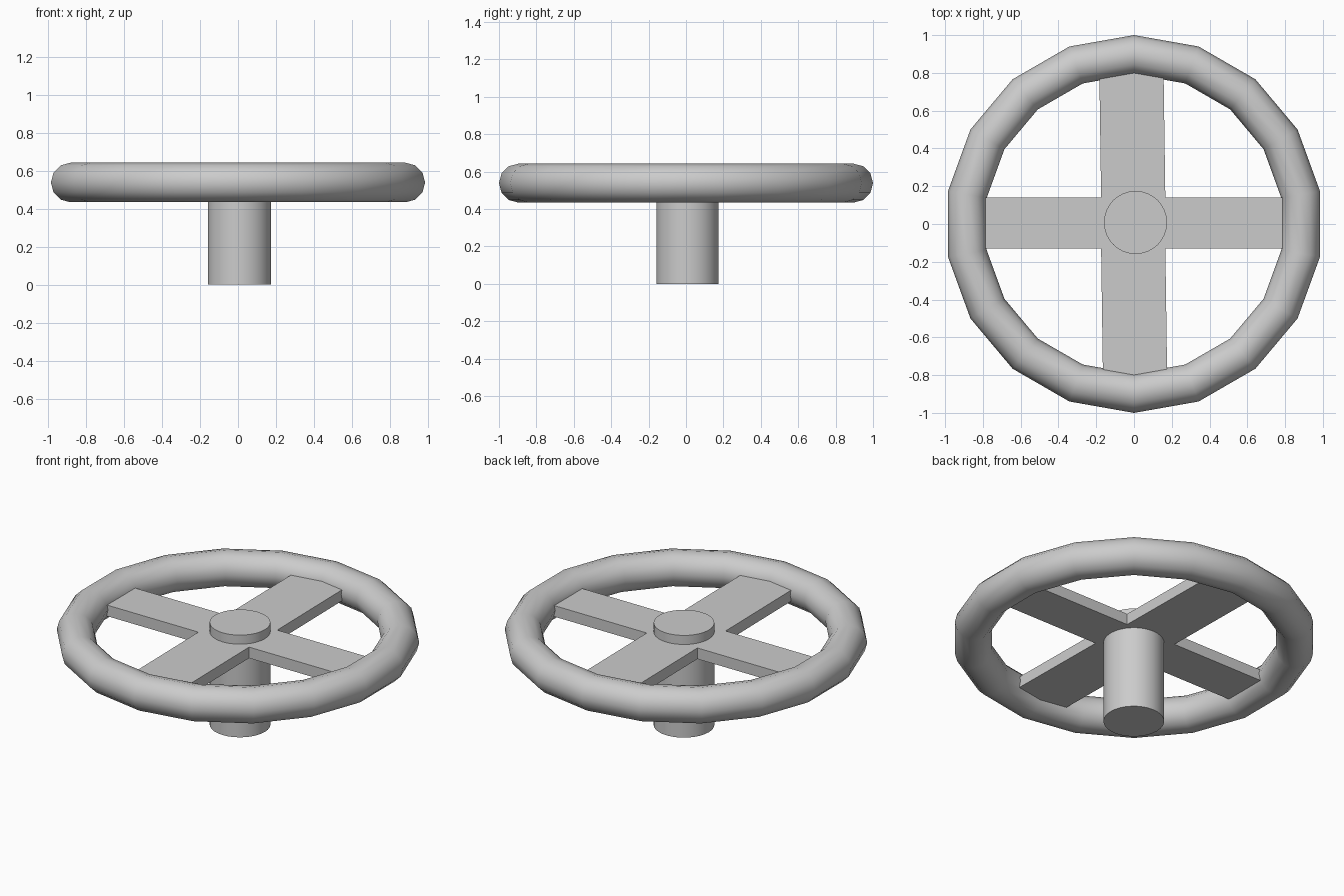
import bpy
import bmesh
import math
from mathutils import Matrix, Vector

cube = bpy.data.objects.get("Cube")
if cube:
    bpy.data.objects.remove(cube, do_unlink=True)

# One plain grey for the whole wheel
GREY = (0.6, 0.6, 0.6, 1.0)
grey = bpy.data.materials.new("light_grey")
grey.use_nodes = True
grey.diffuse_color = GREY
grey.node_tree.nodes["Principled BSDF"].inputs["Base Color"].default_value = GREY


def finish(obj, name, smooth=True):
    obj.name = name
    obj.data.name = name
    obj.data.materials.append(grey)
    if smooth:
        bpy.ops.object.shade_smooth_by_angle(angle=math.radians(40))
    return obj


# Rim: coarse ring with a corner pointing front and back
bpy.ops.mesh.primitive_torus_add(
    major_segments=18, minor_segments=12,
    major_radius=0.896, minor_radius=0.104,
    location=(0, 0, 0.538), rotation=(0, 0, math.pi / 2))
finish(bpy.context.object, "rim")

# Hub: round column standing on the ground and passing through the spokes
HUB_TOP = 0.62
bpy.ops.mesh.primitive_cylinder_add(
    vertices=32, radius=0.167, depth=HUB_TOP,
    location=(0.008, 0.008, HUB_TOP / 2))
finish(bpy.context.object, "hub")

# Spokes: one flat cross whose arms end inside the rim
REACH, HALF_X_ARM, HALF_Y_ARM = 0.87, 0.135, 0.17
BOTTOM, TOP = 0.498, 0.565
quarter = [(HALF_Y_ARM, REACH), (HALF_Y_ARM, HALF_X_ARM), (REACH, HALF_X_ARM)]
outline = []
for sx, sy in ((1, 1), (1, -1), (-1, -1), (-1, 1)):
    corner = [(x * sx, y * sy) for x, y in quarter]
    outline += corner if sx * sy > 0 else corner[::-1]

bm = bmesh.new()
verts = []
for x, y in outline:
    # The wide arm leans very slightly sideways
    lean = -0.012 * y if abs(y) > HALF_X_ARM else 0
    verts.append(bm.verts.new((x + lean - 0.004, y + 0.004, BOTTOM)))
face = bm.faces.new(verts)
lifted = bmesh.ops.extrude_face_region(bm, geom=[face])["geom"]
bmesh.ops.translate(bm, vec=(0, 0, TOP - BOTTOM),
                    verts=[v for v in lifted if isinstance(v, bmesh.types.BMVert)])
bmesh.ops.recalc_face_normals(bm, faces=bm.faces)
mesh = bpy.data.meshes.new("spokes")
bm.to_mesh(mesh)
bm.free()
spokes = bpy.data.objects.new("spokes", mesh)
bpy.context.collection.objects.link(spokes)
finish(spokes, "spokes", smooth=False)
